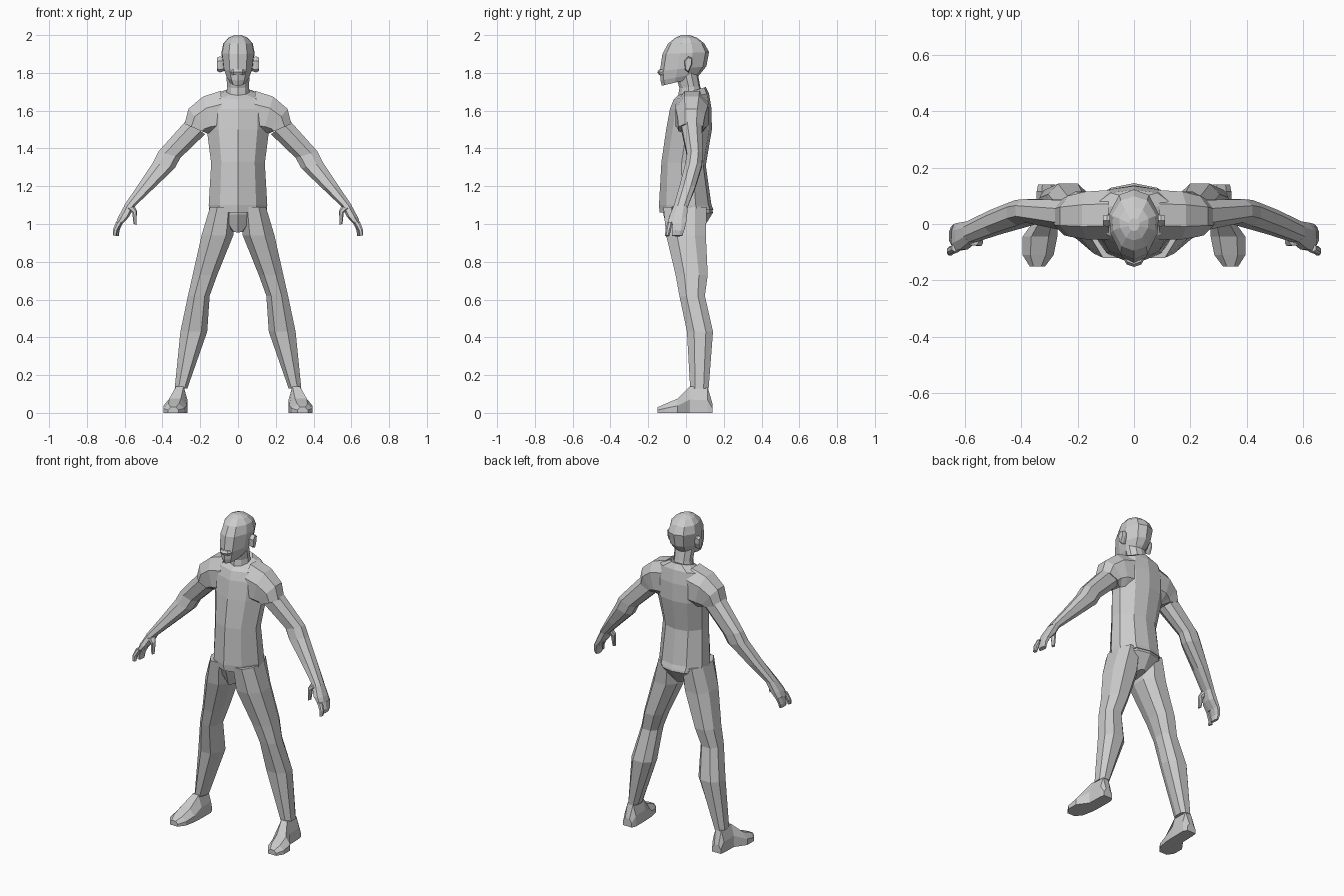
import bpy, bmesh
from mathutils import Vector

grey = bpy.data.materials.new("plain_grey")
grey.diffuse_color = (0.6, 0.6, 0.6, 1)


def loft(name, rings):
    """Skin a list of equal-length point rings and cap both ends."""
    bm = bmesh.new()
    vs = [[bm.verts.new(p) for p in r] for r in rings]
    n = len(rings[0])
    for a, b in zip(vs, vs[1:]):
        for i in range(n):
            j = (i + 1) % n
            bm.faces.new((a[i], a[j], b[j], b[i]))
    bm.faces.new(vs[0])
    bm.faces.new(vs[-1])
    bmesh.ops.remove_doubles(bm, verts=bm.verts, dist=0.0005)
    bmesh.ops.recalc_face_normals(bm, faces=bm.faces)
    me = bpy.data.meshes.new(name)
    bm.to_mesh(me)
    bm.free()
    me.materials.append(grey)
    ob = bpy.data.objects.new(name, me)
    bpy.context.collection.objects.link(ob)
    return ob


def pair(name, rings):
    """Build a part on both sides of the body."""
    for side, s in (("left", 1), ("right", -1)):
        loft(side + "_" + name, [[(s * p[0], p[1], p[2]) for p in r] for r in rings])


# Half cross-sections: (width fraction, depth fraction from front -1 to back 1)
BODY = [(0, -1), (0.62, -0.72), (1, -0.1), (0.95, 0.4), (0.55, 0.88)]
SKULL = [(0, -1), (0.55, -0.84), (0.95, -0.25), (1, 0.3), (0.6, 0.85)]
OCT = [(-0.55, -1), (0.4, -1), (1, -0.45), (1, 0.45), (0.5, 1), (-0.5, 1), (-1, 0.5), (-1, -0.3)]


def level(half, zf, zb, hw, yf, yb):
    """Symmetric ring, tilted from height zf at the front to zb at the back."""
    prof = half + [(0, 1)] + [(-x, y) for x, y in reversed(half[1:])]
    return [(x * hw, (yf + yb) / 2 + y * (yb - yf) / 2,
             (zf + zb) / 2 + y * (zb - zf) / 2) for x, y in prof]


def limb(ox, oz, ix, iz, yf, yb):
    """Eight-sided ring between an outer and an inner edge."""
    c = Vector(((ox + ix) / 2, (yf + yb) / 2, (oz + iz) / 2))
    u = Vector(((ox - ix) / 2, 0, (oz - iz) / 2))
    v = Vector((0, (yb - yf) / 2, 0))
    return [tuple(c + u * a + v * b) for a, b in OCT]


def box(x0, x1, z0, z1, y):
    """Six-sided ring across y, wide at the base."""
    w, h = (x1 - x0) * 0.25, z0 + (z1 - z0) * 0.5
    return [(x0, y, z0), (x1, y, z0), (x1, y, h), (x1 - w, y, z1), (x0 + w, y, z1), (x0, y, h)]


# Shirt body
loft("shirt", [level(BODY, *r) for r in (
    (1.06, 1.075, 0.152, -0.140, 0.145),
    (1.10, 1.10, 0.155, -0.143, 0.135),
    (1.33, 1.31, 0.142, -0.130, 0.105),
    (1.50, 1.50, 0.165, -0.105, 0.137),
    (1.61, 1.61, 0.170, -0.085, 0.135),
    (1.66, 1.69, 0.150, -0.065, 0.122),
    (1.68, 1.725, 0.062, -0.045, 0.105))])

# Sleeves
pair("sleeve", [limb(*r) for r in (
    (0.09, 1.705, 0.08, 1.47, -0.055, 0.12),
    (0.185, 1.675, 0.13, 1.47, -0.055, 0.115),
    (0.262, 1.61, 0.15, 1.475, -0.045, 0.10),
    (0.283, 1.53, 0.165, 1.48, -0.04, 0.09))])

# Arms
pair("arm", [limb(*r) for r in (
    (0.272, 1.55, 0.175, 1.475, -0.025, 0.085),
    (0.42, 1.385, 0.305, 1.35, 0.005, 0.088),
    (0.45, 1.325, 0.335, 1.295, -0.005, 0.085),
    (0.53, 1.205, 0.45, 1.185, -0.035, 0.05),
    (0.605, 1.095, 0.55, 1.09, -0.065, 0.01))])

# Hands, with separate fingers and thumb
pair("palm", [limb(*r) for r in (
    (0.60, 1.10, 0.55, 1.09, -0.065, 0.01),
    (0.635, 1.035, 0.575, 1.04, -0.09, 0.005),
    (0.648, 1.0, 0.612, 1.0, -0.095, 0.0))])
pair("fingers", [limb(*r) for r in (
    (0.648, 1.005, 0.612, 1.0, -0.072, 0.0),
    (0.656, 0.965, 0.628, 0.965, -0.075, -0.01),
    (0.652, 0.94, 0.63, 0.935, -0.075, -0.02))])
pair("forefinger", [limb(*r) for r in (
    (0.646, 1.01, 0.612, 1.01, -0.098, -0.072),
    (0.662, 0.97, 0.638, 0.965, -0.108, -0.08),
    (0.662, 0.94, 0.642, 0.935, -0.112, -0.088))])
pair("thumb", [limb(*r) for r in (
    (0.592, 1.08, 0.548, 1.095, -0.075, -0.03),
    (0.56, 1.06, 0.535, 1.07, -0.078, -0.045),
    (0.553, 1.0, 0.538, 0.995, -0.078, -0.055))])

# Pelvis and trousers
loft("pelvis", [level(BODY, *r) for r in (
    (1.10, 1.10, 0.14, -0.125, 0.135),
    (1.05, 1.06, 0.14, -0.12, 0.143),
    (0.955, 0.975, 0.035, -0.095, 0.09))])
pair("trouser_leg", [limb(ox, z, ix, z, yf, yb) for z, ox, ix, yf, yb in (
    (1.09, 0.148, 0.02, -0.12, 0.11),
    (0.94, 0.193, 0.025, -0.105, 0.105),
    (0.73, 0.24, 0.11, -0.055, 0.115),
    (0.62, 0.265, 0.15, -0.035, 0.10),
    (0.43, 0.305, 0.163, 0.005, 0.143),
    (0.13, 0.335, 0.268, 0.022, 0.12))])

# Shoes
pair("shoe", [box(x0, x1, 0, z1, y) for y, x0, x1, z1 in (
    (0.14, 0.28, 0.34, 0.05),
    (0.115, 0.268, 0.345, 0.135),
    (0.02, 0.268, 0.348, 0.14),
    (-0.045, 0.272, 0.395, 0.075),
    (-0.11, 0.285, 0.395, 0.048),
    (-0.15, 0.315, 0.37, 0.03))])

# Neck
loft("neck", [level(BODY, *r) for r in (
    (1.66, 1.70, 0.062, -0.045, 0.085),
    (1.72, 1.73, 0.058, -0.035, 0.075),
    (1.79, 1.81, 0.062, -0.055, 0.06))])

# Head, from jaw to crown
loft("head", [level(SKULL, *r) for r in (
    (1.732, 1.775, 0.045, -0.128, 0.055),
    (1.76, 1.80, 0.062, -0.135, 0.08),
    (1.81, 1.835, 0.078, -0.138, 0.108),
    (1.90, 1.91, 0.088, -0.125, 0.122),
    (1.955, 1.955, 0.078, -0.095, 0.098),
    (1.985, 1.985, 0.052, -0.058, 0.06),
    (2.0, 2.0, 0.02, -0.025, 0.02))])

# Lip ridge on the lower face
loft("lip_ridge", [level(SKULL, *r) for r in (
    (1.79, 1.79, 0.042, -0.144, -0.05),
    (1.805, 1.805, 0.046, -0.152, -0.05),
    (1.818, 1.818, 0.042, -0.142, -0.05))])

# Ears
pair("ear", [[(x, 0.012 + dy * k, 1.845 + dz * k) for dy, dz in (
    (-0.022, 0.02), (0, 0.045), (0.022, 0.035), (0.02, 0), (0.0, -0.045), (-0.018, -0.03))]
    for x, k in ((0.07, 0.75), (0.095, 0.95), (0.11, 0.8))])
